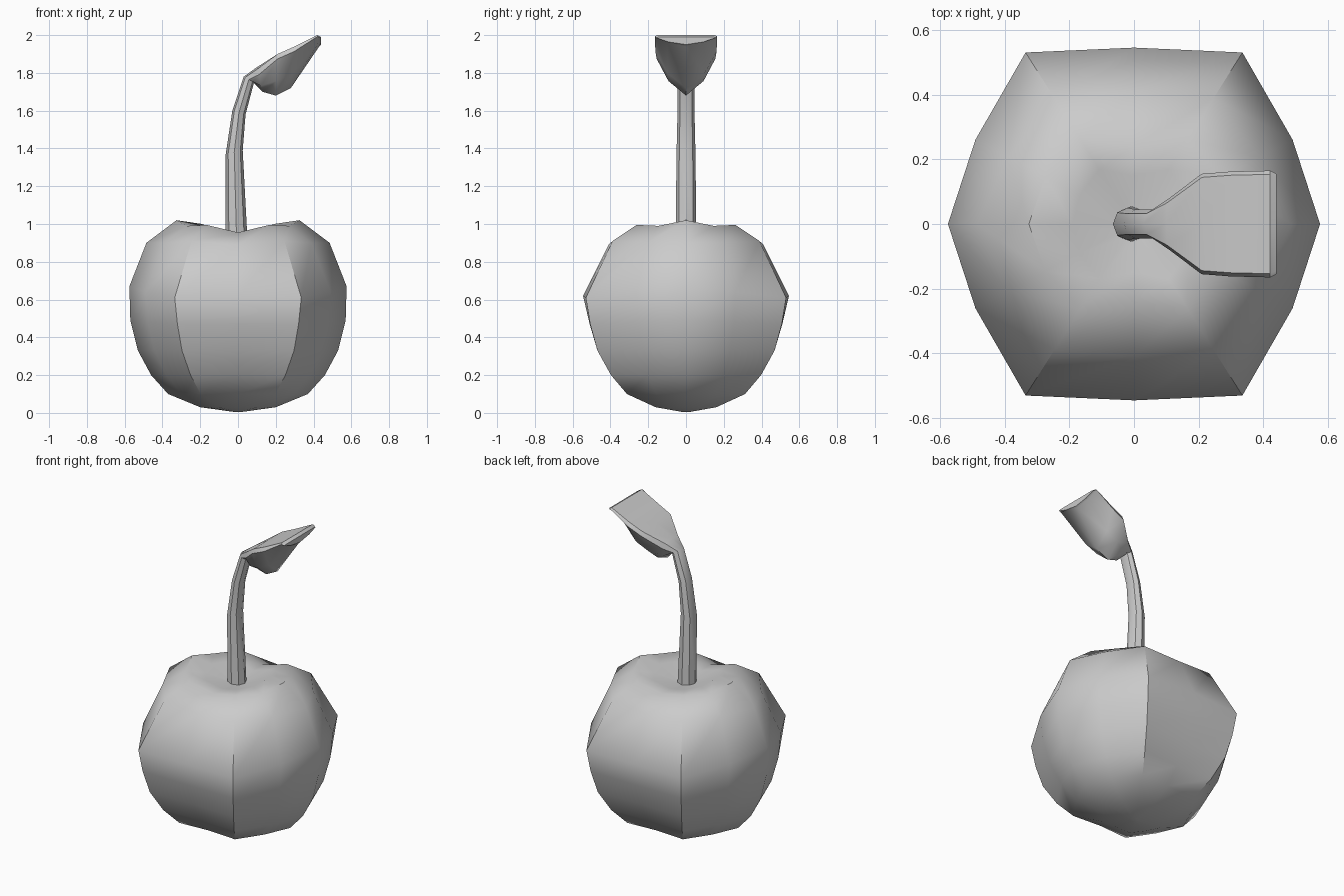
import bpy, bmesh, math

if "Cube" in bpy.data.objects:
    bpy.data.objects.remove(bpy.data.objects["Cube"])

grey = bpy.data.materials.new("plain grey")
grey.diffuse_color = (0.6, 0.6, 0.6, 1)
grey.use_nodes = True
grey.node_tree.nodes["Principled BSDF"].inputs["Base Color"].default_value = grey.diffuse_color


def loft(name, rings, sharp):
    """Skin closed rings of points and cap both ends."""
    bm = bmesh.new()
    vs = [[bm.verts.new(p) for p in r] for r in rings]
    n = len(vs[0])
    for a, b in zip(vs, vs[1:]):
        for i in range(n):
            j = (i + 1) % n
            bm.faces.new((a[i], a[j], b[j], b[i]))
    for r in (vs[0], vs[-1]):
        c = bm.verts.new([sum(v.co[k] for v in r) / n for k in range(3)])
        for i in range(n):
            bm.faces.new((r[i], r[(i + 1) % n], c))
    bmesh.ops.recalc_face_normals(bm, faces=bm.faces)
    me = bpy.data.meshes.new(name)
    bm.to_mesh(me)
    bm.free()
    ob = bpy.data.objects.new(name, me)
    bpy.context.collection.objects.link(ob)
    me.materials.append(grey)
    bpy.ops.object.select_all(action='DESELECT')
    ob.select_set(True)
    bpy.context.view_layer.objects.active = ob
    bpy.ops.object.shade_smooth_by_angle(angle=math.radians(sharp))
    return ob


# Fruit: four (radius, height) profiles, mirrored round a soft hexagon
side = [(.02, .005), (.2, .03), (.37, .1), (.46, .2), (.53, .33), (.57, .49), (.575, .67),
        (.485, .9), (.325, 1.02), (.19, 1.0), (.05, .94)]
flank = [(.02, .005), (.18, .03), (.34, .1), (.43, .2), (.5, .33), (.54, .48), (.555, .64),
         (.44, .9), (.31, .99), (.19, .985), (.05, .94)]
corner = [(.02, .005), (.19, .03), (.37, .1), (.47, .2), (.555, .33), (.6, .47), (.627, .61),
          (.46, .91), (.31, .995), (.2, .98), (.05, .94)]
front = [(.02, .005), (.16, .03), (.3, .1), (.39, .2), (.46, .33), (.51, .47), (.545, .62),
         (.41, .89), (.24, .955), (.15, .95), (.05, .94)]
quarter = [(0, side), (28, flank), (57.7, corner), (90, front)]
around = quarter + [(180 - a, p) for a, p in quarter[2::-1]]
around += [(360 - a, p) for a, p in around[-2:0:-1]]
rings = []
for k in range(len(side)):
    rings.append([(p[k][0] * math.cos(math.radians(a)),
                   p[k][0] * math.sin(math.radians(a)), p[k][1]) for a, p in around])
loft("fruit", rings, 40)

# Stem flowing into leaf: top (x, z), bottom (x, z), half width, leaf blend
sections = [
    (-.065, .92, .05, .92, .055, 0), (-.065, 1.37, .025, 1.39, .05, 0),
    (-.03, 1.6, .04, 1.58, .045, 0), (.03, 1.78, .085, 1.75, .045, 0),
    (.1, 1.83, .13, 1.70, .08, .5), (.21, 1.90, .2, 1.68, .155, 1),
    (.30, 1.94, .28, 1.72, .162, 1), (.42, 2.0, .43, 1.94, .165, 1), (.44, 1.99, .44, 1.95, .155, 1)]
round_half = [(0, 0), (.146, .707), (.5, 1), (.854, .707), (1, 0)]
leaf_half = [(0, 0), (0, .93), (.12, 1), (.65, .6), (1, 0)]
rings = []
for tx, tz, bx, bz, w, k in sections:
    half = []
    for (s0, y0), (s1, y1) in zip(round_half, leaf_half):
        s, y = s0 + (s1 - s0) * k, y0 + (y1 - y0) * k
        half.append((tx + (bx - tx) * s, y * w, tz + (bz - tz) * s))
    rings.append(half + [(x, -y, z) for x, y, z in half[3:0:-1]])
loft("stem_and_leaf", rings, 40)
